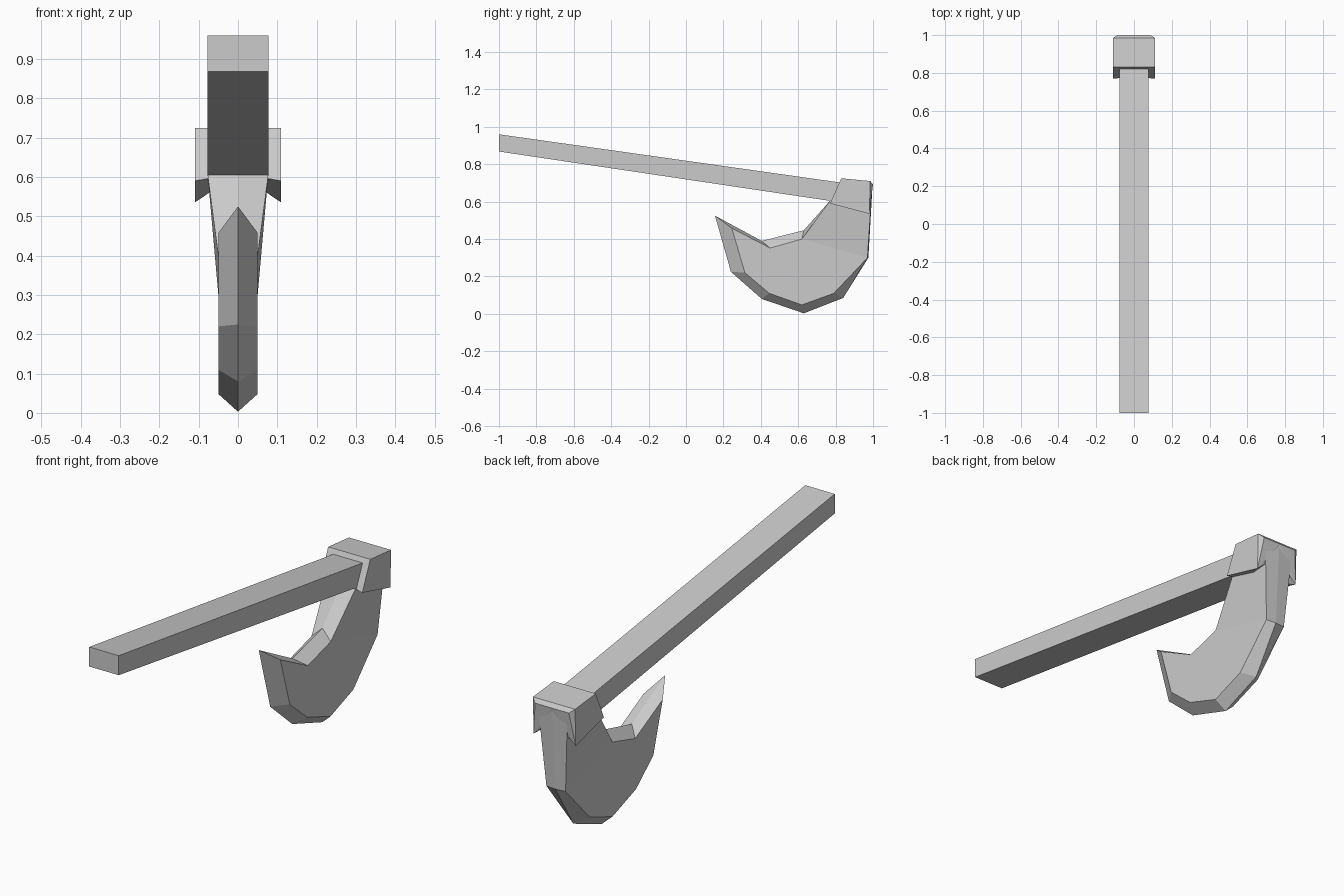
import bpy
import bmesh

if "Cube" in bpy.data.objects:
    bpy.data.objects.remove(bpy.data.objects["Cube"])

# single plain grey
grey = bpy.data.materials.new("plain_grey")
grey.use_nodes = True
colour = (0.6, 0.6, 0.6, 1)
grey.diffuse_color = colour
grey.node_tree.nodes["Principled BSDF"].inputs["Base Color"].default_value = colour


def finish(name, bm):
    bmesh.ops.recalc_face_normals(bm, faces=bm.faces[:])
    mesh = bpy.data.meshes.new(name)
    bm.to_mesh(mesh)
    bm.free()
    mesh.materials.append(grey)
    obj = bpy.data.objects.new(name, mesh)
    bpy.context.collection.objects.link(obj)
    return obj


# handle: slanted bar extruded across x
def build_handle(half):
    profile = [(-1, 0.96), (-1, 0.868), (0.765, 0.605), (0.9, 0.6), (0.9, 0.69), (0.82, 0.703)]
    bm = bmesh.new()
    face = bm.faces.new([bm.verts.new((-half, y, z)) for y, z in profile])
    new = bmesh.ops.extrude_face_region(bm, geom=[face])["geom"]
    bmesh.ops.translate(bm, vec=(2 * half, 0, 0),
                        verts=[v for v in new if isinstance(v, bmesh.types.BMVert)])
    finish("handle", bm)


# collar: two mirrored halves with a chamfered back and undercut base
def build_collar():
    points = [
        (0.11, 0.83, 0.725), (0.11, 0.985, 0.71), (0.11, 0.98, 0.535), (0.11, 0.77, 0.59),
        (0.088, 1.0, 0.692), (0.077, 0.982, 0.565),
        (0, 0.83, 0.725), (0, 0.985, 0.71), (0, 1.0, 0.692), (0, 0.985, 0.63), (0, 0.778, 0.61),
    ]
    for name, side in (("collar_left", 1), ("collar_right", -1)):
        bm = bmesh.new()
        verts = [bm.verts.new((side * x, y, z)) for x, y, z in points]
        bmesh.ops.convex_hull(bm, input=verts)
        finish(name, bm)


# hooked blade: a ridge loop at x = 0 joined to a flat cheek on each side
def build_blade():
    ridge = [(0.155, 0.525), (0.24, 0.225), (0.405, 0.08), (0.63, 0.003), (0.84, 0.085),
             (0.975, 0.3), (0.997, 0.68), (0.77, 0.605), (0.63, 0.447), (0.405, 0.39)]
    cheek = [(0.245, 0.458), (0.315, 0.22), (0.445, 0.11), (0.62, 0.048), (0.79, 0.11),
             (0.97, 0.3), (0.995, 0.68), (0.77, 0.605), (0.62, 0.4), (0.45, 0.352)]
    top = (6, 7)
    bm = bmesh.new()
    centre = [bm.verts.new((0, y, z)) for y, z in ridge]
    count = len(ridge)
    for side in (-1, 1):
        flat = [bm.verts.new((side * (0.077 if i in top else 0.05), y, z))
                for i, (y, z) in enumerate(cheek)]
        for i in range(count):
            j = (i + 1) % count
            bm.faces.new((centre[i], centre[j], flat[j], flat[i]))
        bm.faces.new([v for i, v in enumerate(flat) if i not in top])
        bm.faces.new(flat[5:9])
    finish("hook_blade", bm)


build_handle(0.077)
build_collar()
build_blade()
